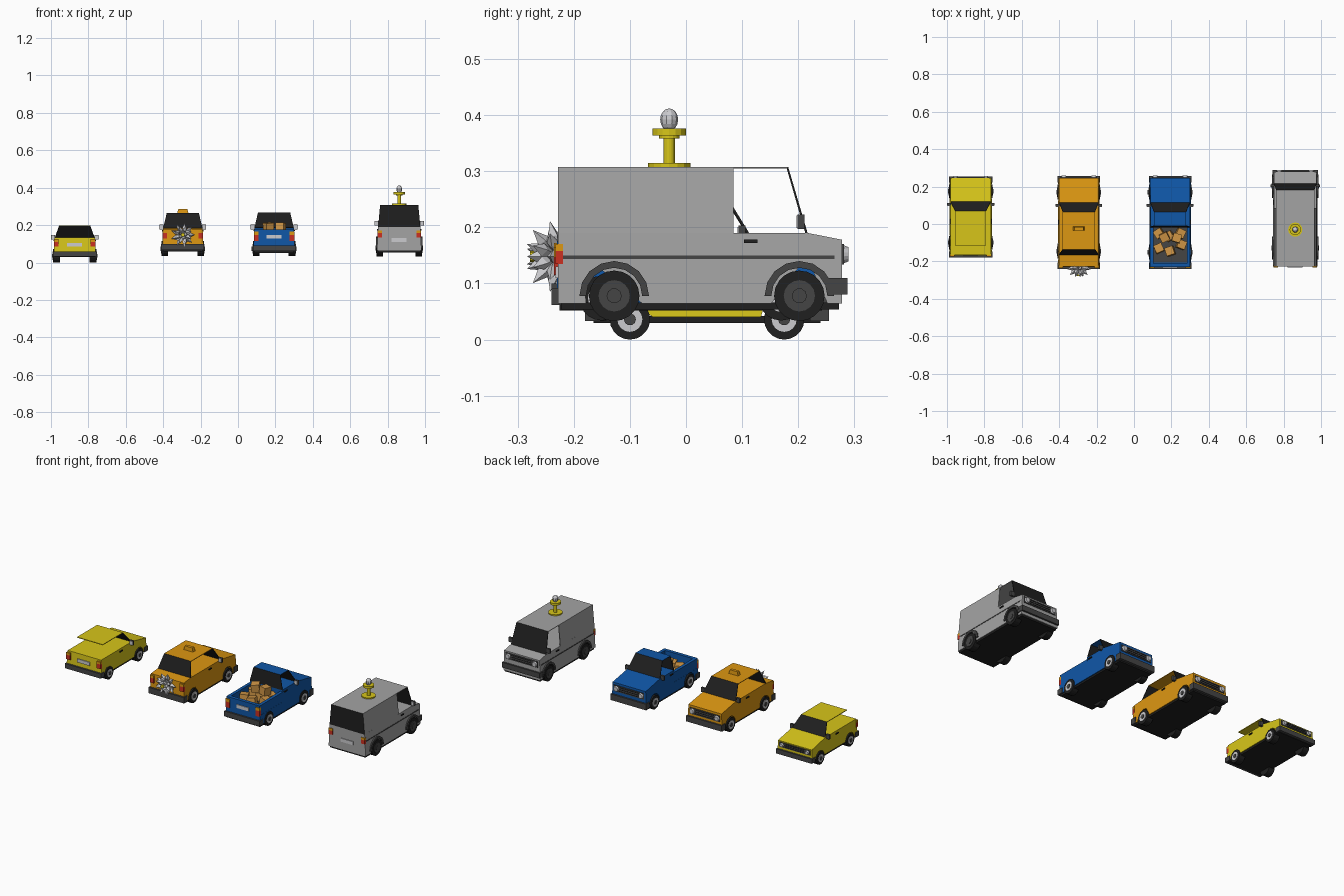
import bpy, bmesh, math, random
from mathutils import Matrix, Vector, Euler

if "Cube" in bpy.data.objects:
    bpy.data.objects.remove(bpy.data.objects["Cube"])
random.seed(4)

def material(name, *c):
    m = bpy.data.materials.new(name)
    m.diffuse_color = (*c, 1)
    m.use_nodes = True
    m.node_tree.nodes["Principled BSDF"].inputs["Base Color"].default_value = m.diffuse_color
    return m

YELLOW = material("yellow", 0.68, 0.56, 0.01)
ORANGE = material("orange", 0.72, 0.31, 0.006)
BLUE = material("blue", 0.005, 0.095, 0.39)
GREY = material("silver_grey", 0.37, 0.37, 0.37)
BLACK = material("black", 0.014, 0.014, 0.014)
DARK = material("dark_grey", 0.06, 0.06, 0.06)
LIGHT = material("light_grey", 0.6, 0.6, 0.62)
RED = material("red", 0.6, 0.03, 0.015)
WOOD = material("crate_brown", 0.62, 0.3, 0.06)

def finish(name, bm, mats):
    bmesh.ops.recalc_face_normals(bm, faces=bm.faces)
    me = bpy.data.meshes.new(name)
    bm.to_mesh(me)
    bm.free()
    for m in mats:
        me.materials.append(m)
    ob = bpy.data.objects.new(name, me)
    bpy.context.collection.objects.link(ob)
    return ob

def box(name, c, size, mat, rot=(0, 0, 0), top=1.0):
    bm = bmesh.new()
    bmesh.ops.create_cube(bm, size=1)
    for v in bm.verts:
        if v.co.z > 0:
            v.co.x *= top
            v.co.y *= top
        v.co = Euler(rot).to_matrix() @ (v.co * Vector(size)) + Vector(c)
    return finish(name, bm, [mat])

def cyl(name, c, r, depth, mat, axis='Z', n=16, r2=None):
    bm = bmesh.new()
    bmesh.ops.create_cone(bm, cap_ends=True, segments=n, radius1=r, radius2=r if r2 is None else r2, depth=depth)
    rot = {'X': Matrix.Rotation(math.pi / 2, 4, 'Y'), 'Y': Matrix.Rotation(-math.pi / 2, 4, 'X'), 'Z': Matrix()}[axis]
    bmesh.ops.transform(bm, matrix=Matrix.Translation(c) @ rot, verts=bm.verts)
    return finish(name, bm, [mat])

def extrude_profile(name, pts, cx, width, mat):
    """Side profile (y, z) made into a solid; width(z) gives the half width."""
    bm = bmesh.new()
    rings = [[bm.verts.new((cx + s * width(z), y, z)) for y, z in pts] for s in (-1, 1)]
    for ring in rings:
        bm.faces.new(ring)
    n = len(pts)
    for i in range(n):
        j = (i + 1) % n
        bm.faces.new((rings[0][i], rings[0][j], rings[1][j], rings[1][i]))
    bmesh.ops.triangulate(bm, faces=[f for f in bm.faces if len(f.verts) > 4])
    return finish(name, bm, [mat])

def arc(wy, wz, r, zb, n=9):
    """Wheel arch, rear to front, cut off at the sill height zb."""
    a0 = math.asin((zb - wz) / r)
    return [(wy - r * math.cos(a), wz + r * math.sin(a))
            for a in (a0 + (math.pi - 2 * a0) * i / (n - 1) for i in range(n))]

def cabin(name, cx, base, top, splits, mat, rear_glass=1, rim=0.011):
    """Hollow cabin. base/top = (y rear, y front, half width, z).
    splits = [(base y, top y, open window?)] marching forward along the side."""
    bm = bmesh.new()
    (b0, b1, bw, bz), (t0, t1, tw, tz) = base, top
    def quad(*p):
        return bm.faces.new([bm.verts.new(q) for q in p])
    quad(*[(cx + s * tw, y, tz) for s, y in ((-1, t0), (1, t0), (1, t1), (-1, t1))])
    windows, glass = [], []
    for by, ty in ((b0, t0), (b1, t1)):
        f = quad((cx - bw, by, bz), (cx + bw, by, bz), (cx + tw, ty, tz), (cx - tw, ty, tz))
        if by == b1 or rear_glass == 1:
            glass.append(f)
        elif rear_glass == 2:
            windows.append(f)
    for s in (-1, 1):
        py, pt = b0, t0
        for by, ty, is_open in splits:
            f = quad((cx + s * bw, py, bz), (cx + s * bw, by, bz), (cx + s * tw, ty, tz), (cx + s * tw, pt, tz))
            if is_open:
                windows.append(f)
            py, pt = by, ty
    bmesh.ops.inset_individual(bm, faces=windows + glass, thickness=rim)
    for f in glass:
        f.material_index = 1
    bmesh.ops.delete(bm, geom=windows, context='FACES')
    bmesh.ops.remove_doubles(bm, verts=bm.verts, dist=1e-5)
    ob = finish(name, bm, [mat, BLACK])
    m = ob.modifiers.new("thickness", 'SOLIDIFY')
    m.thickness = 0.004
    return ob

def vehicle(kind, cx, mat, hw, outline, wheels, r, wz, zb, bumpers, mirror, lamps, tail, plate_z, hub):
    front, rear = outline[0][0], outline[-1][0]
    belt = max(z for _, z in outline)
    width = lambda z: hw * (1 - 0.05 * (z - zb) / (belt - zb))
    # lower body with wheel arches
    prof = [p for wy in wheels for p in arc(wy, wz, r * 1.16, zb)]
    extrude_profile(kind + "_body", [(rear, zb)] + prof + [(front, zb)] + outline, cx, width, mat)
    box(kind + "_underside", (cx, (front + rear) / 2, zb - 0.004), (2 * hw - 0.01, front - rear - 0.01, 0.012), BLACK)
    for wy in wheels:
        for s in (-1, 1):
            x = cx + s * (hw - 0.015)
            cyl(kind + "_tyre", (x, wy, wz), r, 0.036, BLACK, 'X', 20)
            cyl(kind + "_hub", (x + s * 0.018, wy, wz), r * 0.62, 0.005, hub, 'X', 16)
            cyl(kind + "_hub_cap", (x + s * 0.021, wy, wz), r * 0.3, 0.005, DARK, 'X', 10)
    # bumpers with wrapped corners
    for y, s in ((front, 1), (rear, -1)):
        if bumpers[s] is None:
            continue
        z0, z1 = bumpers[s]
        box(kind + "_bumper", (cx, y - s * 0.007, (z0 + z1) / 2), (2 * hw + 0.006, 0.034, z1 - z0), DARK)
    # grille, headlights
    lz, lr = lamps
    box(kind + "_grille", (cx, front + 0.001, lz), (hw * 1.75, 0.005, lr * 2), DARK)
    for k in (-1, 0, 1):
        box(kind + "_grille_bar", (cx, front + 0.004, lz + k * lr * 0.6), (hw * 1.1, 0.003, 0.003), BLACK)
    for s in (-1, 1):
        cyl(kind + "_headlight", (cx + s * hw * 0.72, front + 0.005, lz), lr, 0.014, LIGHT, 'Y', 14, lr * 0.7)
        # tail lamps: red with an orange cap
        z0, z1 = tail
        zm = z0 + (z1 - z0) * 0.65
        x = cx + s * (hw - 0.015)
        box(kind + "_tail_lamp", (x, rear + 0.002, (z0 + zm) / 2), (0.025, 0.014, zm - z0), RED)
        box(kind + "_turn_lamp", (x, rear + 0.002, (zm + z1) / 2), (0.025, 0.014, z1 - zm), ORANGE)
        # mirrors and door handles
        my, mz = mirror
        box(kind + "_mirror", (cx + s * (hw + 0.003), my, mz), (0.022, 0.012, 0.026), DARK)
        box(kind + "_mirror_face", (cx + s * (hw + 0.003), my - 0.007, mz), (0.018, 0.003, 0.022), LIGHT)
        box(kind + "_handle", (cx + s * (width(belt - 0.015) + 0.002), my - 0.09, belt - 0.015), (0.006, 0.024, 0.006), BLACK)
    box(kind + "_plate", (cx, rear - 0.002, plate_z), (0.08, 0.005, 0.02), LIGHT)

# --- yellow hatchback
cx = -0.873
vehicle("hatchback", cx, YELLOW, 0.113, [(0.245, 0.045), (0.245, 0.108), (0.12, 0.133), (-0.165, 0.133), (-0.17, 0.045)],
        (-0.10, 0.175), 0.036, 0.036, 0.04, {1: (0.033, 0.06), -1: (0.033, 0.06)}, (0.105, 0.135),
        (0.088, 0.014), (0.085, 0.125), 0.095, LIGHT)
cabin("hatchback_cabin", cx, (-0.165, 0.12, 0.107, 0.132), (-0.115, 0.07, 0.083, 0.198),
      [(-0.02, -0.02, 1), (0.12, 0.07, 1)], YELLOW, 2, 0.009)

# --- orange cab
cx = -0.295
vehicle("cab", cx, ORANGE, 0.111, [(0.247, 0.07), (0.247, 0.163), (0.115, 0.185), (-0.15, 0.185), (-0.228, 0.178), (-0.23, 0.07)],
        (-0.145, 0.17), 0.04, 0.074, 0.068, {1: (0.066, 0.1), -1: (0.066, 0.1)}, (0.1, 0.19),
        (0.132, 0.018), (0.128, 0.172), 0.13, LIGHT)
cabin("cab_cabin", cx, (-0.165, 0.115, 0.105, 0.184), (-0.135, 0.065, 0.086, 0.264),
      [(-0.03, -0.03, 1), (0.115, 0.065, 1)], ORANGE, 1)
box("cab_roof_sign", (cx, -0.025, 0.275), (0.06, 0.022, 0.022), ORANGE, top=0.8)
# spiky bow on the boot
centre = Vector((cx, -0.228, 0.148))
for ring, (n, tilt, length) in enumerate(((9, 1.35, 0.066), (8, 0.85, 0.068), (5, 0.4, 0.06))):
    for i in range(n):
        a = 2 * math.pi * (i + ring * 0.5) / n
        d = Vector((math.sin(tilt) * math.cos(a), -math.cos(tilt), math.sin(tilt) * math.sin(a)))
        bm = bmesh.new()
        for sgn, r1, r2, l0, l1 in ((0, 0.003, 0.012, 0, 0.6), (1, 0.012, 0.0, 0.6, 1)):
            bmesh.ops.create_cone(bm, cap_ends=False, segments=4, radius1=r1, radius2=r2, depth=(l1 - l0) * length,
                                  matrix=Matrix.Translation((0, 0, (l0 + l1) / 2 * length)))
        bmesh.ops.remove_doubles(bm, verts=bm.verts, dist=1e-5)
        bmesh.ops.transform(bm, verts=bm.verts, matrix=Matrix.Translation(centre) @ d.to_track_quat('Z', 'Y').to_matrix().to_4x4())
        finish("bow_spike", bm, [LIGHT])
cyl("bow_centre", centre + Vector((0, -0.04, 0)), 0.01, 0.02, YELLOW, 'Y', 8)

# --- blue pickup: low bed floor, then walls
cx = 0.193
vehicle("pickup", cx, BLUE, 0.111, [(0.247, 0.07), (0.247, 0.163), (0.115, 0.187), (-0.015, 0.187), (-0.015, 0.12), (-0.23, 0.12), (-0.23, 0.07)],
        (-0.15, 0.17), 0.04, 0.074, 0.062, {1: (0.06, 0.095), -1: (0.062, 0.092)}, (0.1, 0.19),
        (0.132, 0.018), (0.115, 0.165), 0.138, LIGHT)
cabin("pickup_cabin", cx, (-0.018, 0.115, 0.105, 0.186), (-0.01, 0.065, 0.086, 0.268),
      [(0.115, 0.065, 1)], BLUE, 1)
box("bed_floor", (cx, -0.11, 0.121), (0.19, 0.19, 0.004), DARK)
for s in (-1, 1):
    box("bed_side", (cx + s * 0.0985, -0.122, 0.147), (0.018, 0.216, 0.058), BLUE)
box("bed_tailgate", (cx, -0.22, 0.147), (0.206, 0.02, 0.058), BLUE)
for x, y, z in ((-0.06, -0.05, 0.145), (-0.005, -0.065, 0.145), (0.055, -0.05, 0.145), (-0.06, -0.13, 0.145),
                (0.0, -0.145, 0.145), (0.06, -0.11, 0.145), (-0.03, -0.07, 0.19), (0.035, -0.075, 0.19)):
    box("crate", (cx + x, y, z), (0.045, 0.045, 0.045), WOOD,
        (random.uniform(-.15, .15), random.uniform(-.15, .15), random.uniform(0, 1.5)))

# --- grey van
cx = 0.862
vehicle("van", cx, GREY, 0.119, [(0.278, 0.07), (0.278, 0.178), (0.217, 0.19), (-0.228, 0.19), (-0.228, 0.07)],
        (-0.128, 0.202), 0.045, 0.078, 0.064, {1: (0.08, 0.11), -1: None}, (0.205, 0.21),
        (0.152, 0.018), (0.135, 0.17), 0.12, DARK)
cabin("van_cabin", cx, (-0.228, 0.217, 0.113, 0.189), (-0.228, 0.182, 0.102, 0.308),
      [(0.085, 0.085, 0), (0.217, 0.182, 1)], GREY, 1, 0.014)
for s in (-1, 1):
    box("van_stripe", (cx + s * 0.1145, 0.02, 0.147), (0.004, 0.49, 0.006), DARK)
    for wy in (-0.128, 0.202):
        inner, outer = arc(wy, 0.078, 0.05, 0.078), arc(wy, 0.078, 0.062, 0.078)
        extrude_profile("van_arch", inner + outer[::-1], cx + s * 0.113, lambda z: 0.011, DARK)
# roof beacon
for nm, z, r, h in (("base", 0.311, 0.038, 0.007), ("post", 0.34, 0.01, 0.055), ("collar", 0.362, 0.018, 0.008), ("plate", 0.37, 0.03, 0.012)):
    cyl("beacon_" + nm, (cx, -0.03, z), r, h, YELLOW)
bm = bmesh.new()
bmesh.ops.create_uvsphere(bm, u_segments=10, v_segments=8, radius=1,
                          matrix=Matrix.Translation((cx, -0.03, 0.392)) @ Matrix.Diagonal((0.016, 0.016, 0.02, 1)))
finish("beacon_bulb", bm, [LIGHT])
